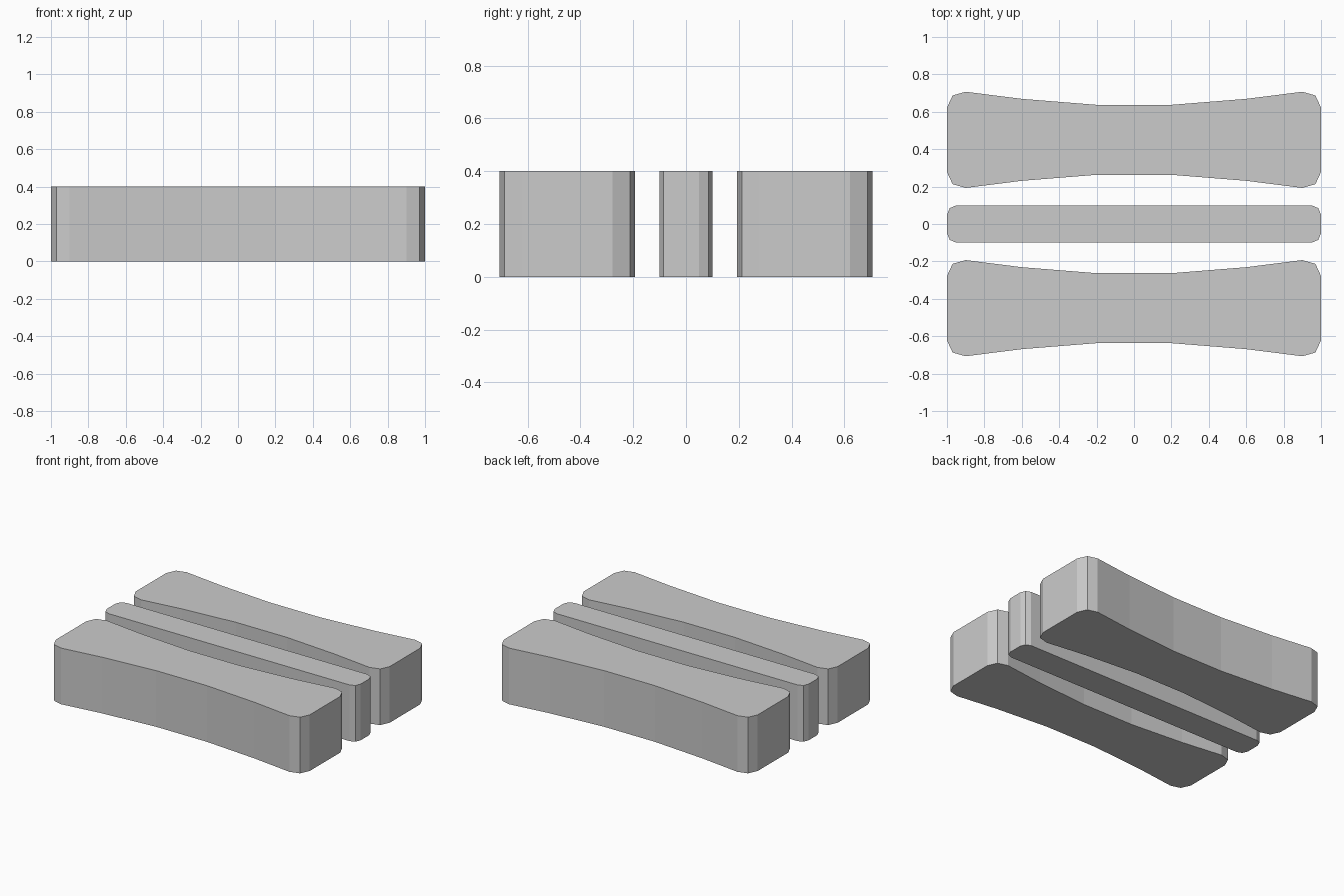
import bpy, bmesh

if "Cube" in bpy.data.objects:
    bpy.data.objects.remove(bpy.data.objects["Cube"])


def make_block(name, quarter, y_centre, height=0.4):
    """Extrude an outline mirrored from its +x +y quarter, listed from middle to end."""
    right = quarter + [(x, -y) for x, y in reversed(quarter)]
    outline = right + [(-x, y) for x, y in reversed(right)]
    bm = bmesh.new()
    base = bm.faces.new([bm.verts.new((x, y + y_centre, 0)) for x, y in outline])
    top = bmesh.ops.extrude_face_region(bm, geom=[base], use_keep_orig=True)["geom"]
    verts = [v for v in top if isinstance(v, bmesh.types.BMVert)]
    bmesh.ops.translate(bm, verts=verts, vec=(0, 0, height))
    bmesh.ops.recalc_face_normals(bm, faces=bm.faces)
    mesh = bpy.data.meshes.new(name)
    bm.to_mesh(mesh)
    bm.free()
    obj = bpy.data.objects.new(name, mesh)
    bpy.context.collection.objects.link(obj)


# Waisted side blocks, flared at both ends
waisted = [(0.2, 0.187), (0.6, 0.219), (0.9, 0.257), (0.97, 0.237), (1.0, 0.172)]
make_block("front_block", waisted, -0.45)
make_block("back_block", waisted, 0.45)

# Narrow straight bar between them
straight = [(0.95, 0.1), (0.985, 0.085), (1.0, 0.05)]
make_block("middle_bar", straight, 0)
